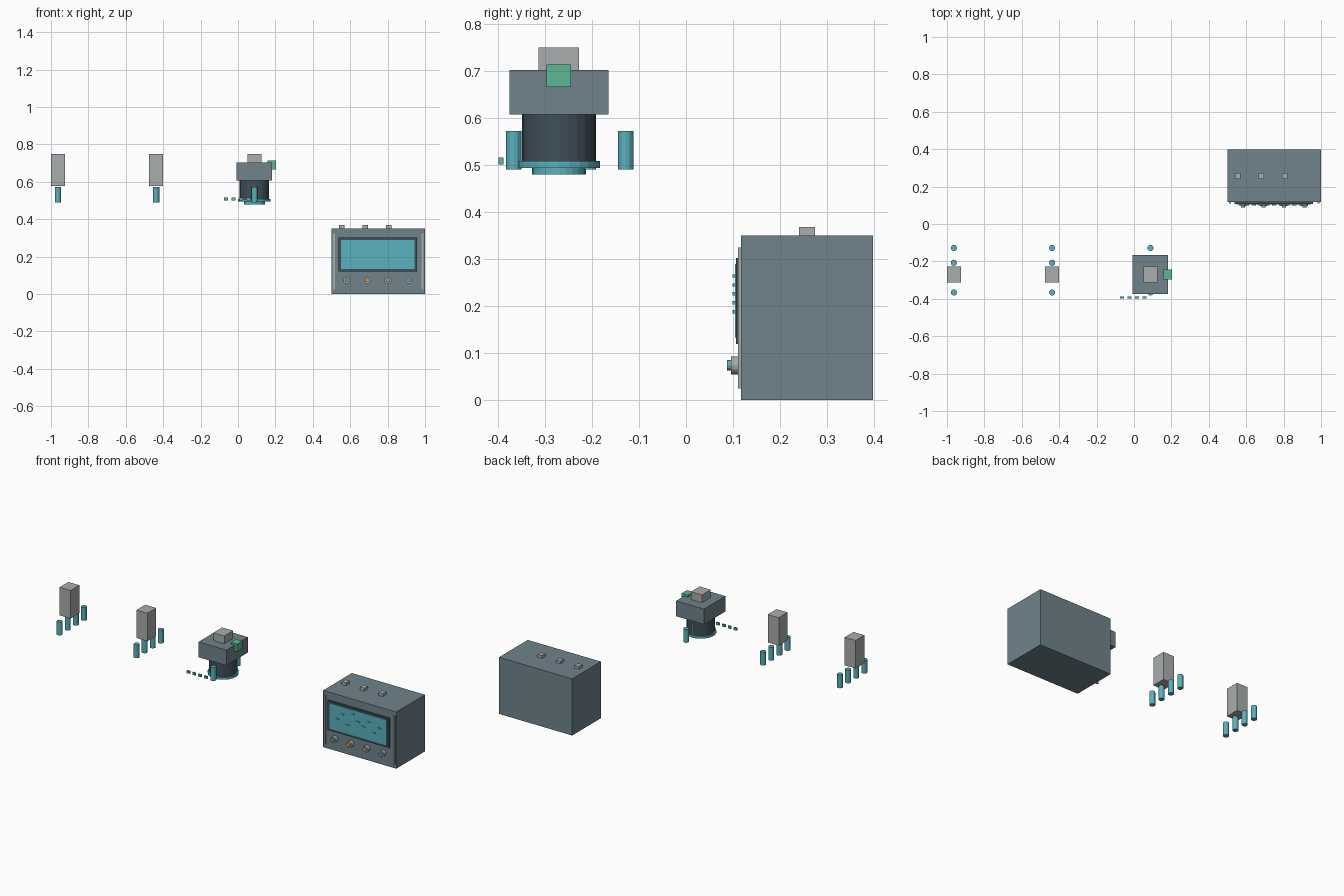
import bpy
import math

if "Cube" in bpy.data.objects:
    bpy.data.objects.remove(bpy.data.objects["Cube"], do_unlink=True)


def make_material(name, r, g, b):
    m = bpy.data.materials.new(name)
    m.use_nodes = True
    m.diffuse_color = (r, g, b, 1)
    m.node_tree.nodes["Principled BSDF"].inputs["Base Color"].default_value = (r, g, b, 1)
    return m


SLATE = make_material("slate", 0.16, 0.23, 0.26)
DARK = make_material("dark slate", 0.05, 0.08, 0.10)
GREY = make_material("light grey", 0.40, 0.42, 0.42)
TEAL = make_material("teal", 0.105, 0.44, 0.51)
GREEN = make_material("green", 0.115, 0.47, 0.30)
ORANGE = make_material("orange", 0.70, 0.36, 0.08)


def finish(name, mat):
    ob = bpy.context.object
    ob.name = name
    ob.data.materials.append(mat)
    return ob


def box(name, mat, x, y, z):
    """Box from (low, high) pairs along each axis."""
    spans = (x, y, z)
    bpy.ops.mesh.primitive_cube_add(size=1, location=[(a + b) / 2 for a, b in spans])
    ob = finish(name, mat)
    ob.scale = [b - a for a, b in spans]
    return ob


def around(c, half):
    return (c - half, c + half)


def post(name, mat, x, y, z, radius, sides):
    """Upright cylinder spanning z."""
    bpy.ops.mesh.primitive_cylinder_add(vertices=sides, radius=radius, depth=z[1] - z[0],
                                        location=(x, y, sum(z) / 2))
    return finish(name, mat)


def stud(name, mat, x, y, z, radius, sides):
    """Cylinder facing the front, spanning y."""
    bpy.ops.mesh.primitive_cylinder_add(vertices=sides, radius=radius, depth=y[1] - y[0],
                                        location=(x, sum(y) / 2, z),
                                        rotation=(math.pi / 2, 0, 0))
    return finish(name, mat)


# Control cabinet with side trims
box("cabinet", SLATE, (0.5, 1.0), (0.117, 0.397), (0, 0.35))
for side, x in (("right", 0.513), ("left", 0.987)):
    box(f"{side}_trim", GREY, around(x, 0.006), (0.11, 0.118), (0.025, 0.325))

# Display: dark frame, screen and raised trace marks
box("screen_frame", DARK, around(0.747, 0.21), (0.106, 0.118), (0.12, 0.302))
box("screen", TEAL, around(0.747, 0.196), (0.104, 0.107), (0.133, 0.29))
rows = (1, 3, 0, 4, 2, 1, 3, 0, 2)
for i, row in enumerate(rows):
    box(f"trace_mark_{i}", TEAL, around(0.605 + i * 0.036, 0.011), (0.099, 0.105),
        around(0.188 + row * 0.019, 0.0035))

# Front buttons
for i, cap in enumerate((GREEN, ORANGE, GREY, TEAL)):
    x = 0.582 + i * 0.11
    stud(f"button_base_{i}", GREY, x, (0.096, 0.118), 0.074, 0.019, 16)
    stud(f"button_cap_{i}", cap, x, (0.087, 0.097), 0.074, 0.011, 12)

# Connectors on the cabinet roof
for i in range(3):
    box(f"roof_connector_{i}", GREY, around(0.555 + i * 0.126, 0.0145),
        around(0.257, 0.017), (0.349, 0.368))

# Three stations, each a grey block over a row of four pins
for s in range(3):
    x = -0.963 + s * 0.5255
    box(f"station_block_{s}", GREY, around(x, 0.0375), around(-0.27, 0.043), (0.577, 0.75))
    for p in range(4):
        post(f"station_pin_{s}_{p}", TEAL, x, -0.366 + p * 0.0793, (0.49, 0.572), 0.0165, 12)

# Sensor head around the last station
HX, HY = 0.088, -0.27
box("head_housing", SLATE, around(HX, 0.095), around(HY, 0.105), (0.607, 0.702))
post("head_barrel", DARK, HX, HY, (0.505, 0.61), 0.079, 24)
post("head_ring", TEAL, HX, HY, (0.494, 0.508), 0.087, 24)
post("head_lens", TEAL, HX, HY, (0.48, 0.496), 0.057, 24)
box("head_side_connector", GREEN, (0.158, 0.202), around(HY, 0.026), (0.666, 0.713))

# Indicator row in front of the head
for i in range(4):
    box(f"indicator_{i}", GREEN, around(-0.064 + i * 0.04, 0.010), (-0.398, -0.388),
        around(0.508, 0.0075))
